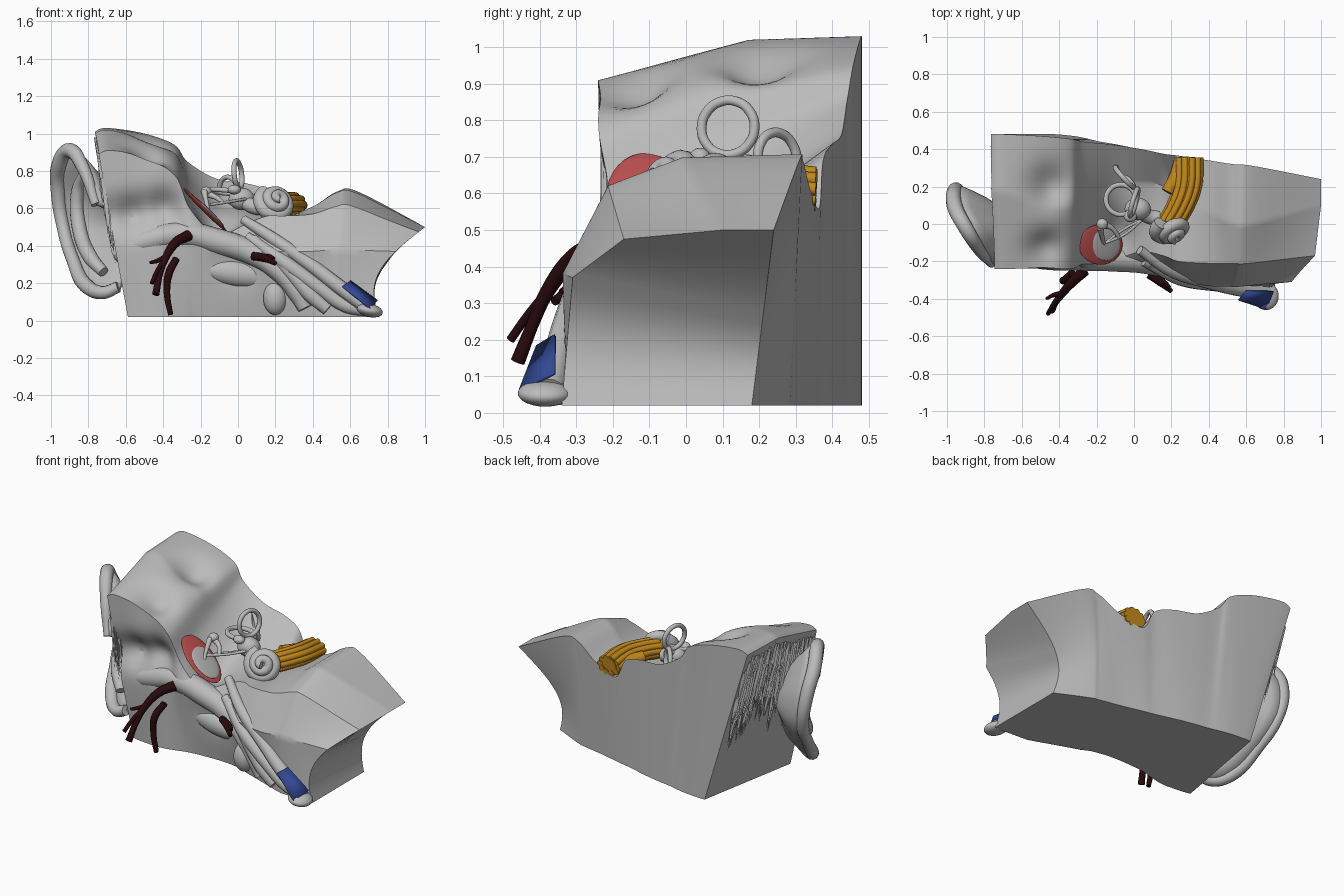
import bpy, bmesh, math, random
from mathutils import Vector

random.seed(4)
if "Cube" in bpy.data.objects:
    bpy.data.objects.remove(bpy.data.objects["Cube"])


def material(name, rgb):
    m = bpy.data.materials.new(name)
    m.use_nodes = True
    m.diffuse_color = (*rgb, 1)
    m.node_tree.nodes["Principled BSDF"].inputs["Base Color"].default_value = (*rgb, 1)
    return m


GREY = material("bone grey", (0.5, 0.5, 0.5))
RED = material("membrane red", (0.52, 0.08, 0.08))
DARK = material("vessel dark red", (0.022, 0.003, 0.004))
GOLD = material("nerve gold", (0.54, 0.25, 0.012))
BLUE = material("cut blue", (0.033, 0.065, 0.3))


def finish(ob, mat, angle=40):
    ob.data.materials.clear()
    ob.data.materials.append(mat)
    bpy.ops.object.select_all(action="DESELECT")
    ob.select_set(True)
    bpy.context.view_layer.objects.active = ob
    bpy.ops.object.shade_smooth_by_angle(angle=math.radians(angle))
    return ob


def mesh(name, verts, faces, mat, angle=40):
    me = bpy.data.meshes.new(name)
    me.from_pydata([tuple(v) for v in verts], [], faces)
    bm = bmesh.new()
    bm.from_mesh(me)
    bmesh.ops.recalc_face_normals(bm, faces=bm.faces)
    bm.to_mesh(me)
    bm.free()
    ob = bpy.data.objects.new(name, me)
    bpy.context.collection.objects.link(ob)
    return finish(ob, mat, angle)


def tube(name, points, radii, mat, cyclic=False):
    cu = bpy.data.curves.new(name, "CURVE")
    cu.dimensions = "3D"
    cu.bevel_depth, cu.bevel_resolution, cu.resolution_u = 1, 4, 8
    cu.use_fill_caps = True
    sp = cu.splines.new("BEZIER")
    sp.bezier_points.add(len(points) - 1)
    sp.use_cyclic_u = cyclic
    for i, (bp, p) in enumerate(zip(sp.bezier_points, points)):
        bp.co = p
        bp.radius = radii[i] if isinstance(radii, (list, tuple)) else radii
        bp.handle_left_type = bp.handle_right_type = "AUTO"
    ob = bpy.data.objects.new(name, cu)
    bpy.context.collection.objects.link(ob)
    bpy.ops.object.select_all(action="DESELECT")
    ob.select_set(True)
    bpy.context.view_layer.objects.active = ob
    bpy.ops.object.convert(target="MESH")
    return finish(bpy.context.view_layer.objects.active, mat, 60)


def blob(name, loc, size, mat, tilt=0):
    bpy.ops.mesh.primitive_uv_sphere_add(segments=32, ring_count=16, location=loc, rotation=(0, tilt, 0))
    ob = bpy.context.object
    ob.name, ob.scale = name, size
    return finish(ob, mat, 60)


def catmull(a, b, c, d, t):
    return [0.5 * (2 * q + (r - p) * t + (2 * p - 5 * q + 4 * r - s) * t ** 2 + (3 * q - p - 3 * r + s) * t ** 3)
            for p, q, r, s in zip(a, b, c, d)]


# Bone block: stations of top x, bottom x, back y z, crest y z, front edge y z, front mid y z, base y
stations = [
    (-.765, -.53, .48, 1.01, .17, 1.0, -.24, .89, -.23, .45, -.2),
    (-.7, -.48, .48, 1.03, .17, 1.02, -.24, .91, -.23, .47, -.21),
    (-.5, -.36, .47, 1.0, .1, .98, -.24, .88, -.24, .5, -.22),
    (-.34, -.27, .455, .94, .1, .9, -.24, .77, -.23, .52, -.2),
    (-.27, -.2, .44, .85, .14, .74, -.22, .6, -.24, .5, -.18),
    (-.12, -.1, .425, .76, .2, .62, -.2, .48, -.24, .44, -.17),
    (.04, .03, .4, .735, .22, .6, -.15, .52, -.25, .4, -.17),
    (.16, .15, .375, .69, .2, .57, -.17, .56, -.28, .38, -.19),
    (.24, .22, .365, .56, .1, .55, -.2, .56, -.3, .37, -.22),
    (.4, .36, .34, .61, .06, .61, -.21, .57, -.33, .37, -.27),
    (.53, .5, .32, .69, 0, .685, -.21, .61, -.335, .38, -.32),
    (.64, .56, .31, .69, 0, .68, -.21, .61, -.335, .38, -.33),
    (1.0, .76, .24, .5, .1, .5, -.17, .475, -.31, .37, -.34)]
# Hollows: centre, radius, push
hollows = [((-.45, .2, .97), .11, (0, 0, -.07)), ((-.48, -.14, .9), .1, (0, .02, -.06)),
           ((-.72, -.24, .55), .09, (0, .06, 0)), ((-.56, -.24, .57), .09, (0, .09, 0)),
           ((-.4, -.24, .6), .09, (0, .08, 0)), ((0, -.22, .32), .12, (0, .03, 0)),
           ((-.13, -.06, .55), .12, (0, 0, -.08))]


def section(s):
    xt, xb, yb, zb, ym, zm, yf, zf, yg, zg, y0 = s
    corners = [(yb - .06 * max(0, xt), .02), (yb, zb), (ym, zm), (yf, zf), (yg, zg), (y0, .02)]
    ring = []
    for k, n in enumerate((24, 14, 14, 12, 12)):
        for j in range(n + (k == 4)):
            y, z = (corners[k][i] + (corners[k + 1][i] - corners[k][i]) * j / n for i in (0, 1))
            t = min(1, z / zb)
            bow = -.13 * max(0, (xt - .5) * 2) * math.sin(math.pi * t)
            skew = (1 - t) * (y - .1) * .24 * max(0, -xt)
            p = Vector((xb + (xt - xb) * t + bow + skew, y, z))
            for c, r, push in hollows:
                p += Vector(push) * math.exp(-((p - Vector(c)).length / r) ** 2)
            ring.append(p)
    return ring


rings = []
ends = [stations[0]] + stations + [stations[-1]]
for i in range(len(stations) - 1):
    rings += [section(catmull(*ends[i:i + 4], j / 8)) for j in range(8)]
rings.append(section(stations[-1]))
n = len(rings[0])
faces = [(a * n + i, a * n + (i + 1) % n, (a + 1) * n + (i + 1) % n, (a + 1) * n + i)
         for a in range(len(rings) - 1) for i in range(n)]
for base in (0, (len(rings) - 1) * n):
    for i in range(n // 2):
        quad = (base + i, base + i + 1, base + n - 2 - i, base + n - 1 - i)
        faces.append(tuple(dict.fromkeys(quad)))
faces = [f for f in faces if len(f) > 2]
mesh("bone_block", [p for r in rings for p in r], faces, GREY, 32)

# Outer ear: rolled rim, dished shell and inner fold
rim = [(-.76, -.21, .62), (-.83, -.13, .82), (-.9, -.02, .91), (-.957, .09, .83), (-.962, .17, .69),
       (-.935, .17, .5), (-.885, .05, .33), (-.81, -.1, .185), (-.72, -.18, .15), (-.64, -.2, .18)]
tube("outer_ear_rim", rim, [.025, .035, .04, .042, .04, .035, .035, .04, .035, .03], GREY)
hub = Vector((-.61, -.06, .5))
rimv = [Vector(p) for p in rim]
rimv = [Vector(catmull(rimv[max(i - 1, 0)], rimv[i], rimv[i + 1], rimv[min(i + 2, 9)], j / 4))
        for i in range(9) for j in range(4)] + [rimv[-1]]
dish = [p.lerp(hub, k / 6) + Vector((.03, .02, 0)) * math.sin(math.pi * k / 6) for k in range(7) for p in rimv]
m = len(rimv)
shell = mesh("outer_ear_shell", dish, [(k * m + i, k * m + i + 1, (k + 1) * m + i + 1, (k + 1) * m + i)
                                       for k in range(6) for i in range(m - 1)], GREY, 60)
shell.modifiers.new("thickness", "SOLIDIFY").thickness = .03
tube("outer_ear_fold", [(-.83, -.03, .8), (-.86, .06, .68), (-.85, .05, .5), (-.79, -.07, .34), (-.72, -.14, .26)],
     [.015, .035, .04, .04, .03], GREY)

# Hair strands hanging on the outer end
verts, faces = [], []
for _ in range(300):
    y = random.uniform(-.23, .47)
    z = random.uniform(.65, .86 + .12 * min(1, (y + .23) * 2.3))
    low = z - random.uniform(.15, .35)
    out = random.uniform(.008, .03)
    b = len(verts)
    x0, x1 = (-.53 - .235 * h + (1 - h) * (y - .1) * .18 for h in (z, low))
    verts += [(x0 + .01, y - .004, z), (x0 + .01, y + .004, z), (x0 - .012, y, z),
              (x1 - out, y + random.uniform(-.01, .01), low)]
    faces += [(b, b + 1, b + 2), (b, b + 1, b + 3), (b + 1, b + 2, b + 3), (b + 2, b, b + 3)]
mesh("hair_strands", verts, faces, GREY, 30)

# Lower canal wall, muscles and auditory tube on the front
tube("canal_floor", [(-.66, -.13, .36), (-.5, -.175, .42), (-.3, -.18, .46), (-.1, -.185, .42), (.08, -.205, .36),
                     (.22, -.25, .27), (.32, -.27, .15), (.36, -.28, .065)], [.05, .065, .07, .07, .065, .06, .055, .04], GREY)
tube("auditory_tube", [(.03, -.14, .54), (.2, -.25, .43), (.4, -.31, .29), (.55, -.345, .175), (.71, -.37, .06)],
     [.025, .035, .038, .04, .04], GREY)
tube("tube_muscle", [(.05, -.2, .45), (.25, -.29, .31), (.43, -.32, .18), (.58, -.33, .08), (.72, -.34, .05)],
     [.025, .04, .04, .04, .03], GREY)
tube("palate_muscle", [(.08, -.21, .44), (.26, -.285, .28), (.39, -.31, .14), (.48, -.32, .06)],
     [.025, .04, .045, .035], GREY)
blob("tube_mouth", (.705, -.385, .054), (.07, .075, .035), GREY, .2)
blob("jaw_joint_lens", (0, -.17, .25), (.19, .06, .07), GREY, .15)
blob("front_lump", (.2, -.22, .12), (.065, .06, .09), GREY)
plate = mesh("tube_cut_plate", [(.56, -.41, .185), (.602, -.36, .215), (.747, -.362, .11), (.707, -.457, .065)],
             [(0, 1, 2, 3)], BLUE)
plate.modifiers.new("thickness", "SOLIDIFY").thickness = .008

# Eardrum: red disc with a pale centre, facing up and inward
blob("eardrum", (-.178, -.11, .594), (.165, .108, .014), RED, math.radians(45))
blob("eardrum_centre", (-.151, -.11, .58), (.108, .085, .01), GREY, math.radians(45))

# Ear bones
tube("hammer_bone", [(-.16, -.11, .59), (-.17, -.07, .64), (-.18, -.02, .69)], [.01, .012, .018], GREY)
blob("hammer_head", (-.17, 0, .69), (.03, .03, .026), GREY)
tube("anvil_bone", [(-.17, 0, .68), (-.12, -.02, .66), (-.08, -.07, .63)], [.02, .014, .01], GREY)
for off in (-.015, .015):
    tube("stirrup_leg", [(-.15, -.1, .62), (-.05, -.04 + off, .635), (.04, .02, .65)], .008, GREY)

# Semicircular canals
for name, centre, radius, normal in (("front_canal", (0, .115, .78), .075, (.9, -.25, .1)),
                                     ("rear_canal", (-.05, .25, .695), .072, (.7, .65, .1)),
                                     ("side_canal", (-.07, .13, .69), .08, (.1, .1, 1))):
    q = Vector(normal).to_track_quat("Z", "Y")
    loop = [Vector(centre) + q @ Vector((math.cos(a), math.sin(a), 0)) * radius
            for a in (math.tau * k / 10 for k in range(10))]
    tube(name, loop, .0135, GREY, True)
blob("vestibule", (.02, .08, .65), (.07, .06, .06), GREY)
blob("canal_bulb", (-.02, .04, .7), (.035, .03, .025), GREY)

# Cochlea spiral
q = Vector((.35, -.75, .45)).to_track_quat("Z", "Y")
coil, radii = [], []
for k in range(24):
    t = k / 23
    a = t * 2.4 * math.tau + 2
    coil.append(Vector((.2, -.03, .63)) + q @ Vector((math.cos(a), math.sin(a), 0)) * .085 * (1 - .85 * t)
                + q @ Vector((0, 0, .085 * t - .02)))
    radii.append(.04 * (1 - .5 * t))
tube("cochlea", coil, radii, GREY)
tube("cochlea_base", [(.03, .07, .64), (.08, .04, .61), (.13, .03, .6)], .04, GREY)

# Nerve bundle
core = [Vector(p) for p in ((.2, .01, .62), (.25, .1, .625), (.285, .2, .625), (.292, .355, .612))]
tube("nerve_core", core, .055, GOLD)
for k in range(10):
    a = math.tau * k / 10
    tube("nerve_fibre", [p + Vector((math.cos(a) * .06, 0, math.sin(a) * .045)) for p in core], .019, GOLD)
tube("nerve_branch", [(.18, .17, .63), (.225, .25, .62), (.25, .345, .6)], [.035, .038, .035], GOLD)

# Blood vessels
vessels = [([(-.265, -.25, .455), (-.33, -.31, .42), (-.39, -.38, .33), (-.42, -.42, .24), (-.44, -.46, .14)],
            [.03, .026, .02, .017, .02]),
           ([(-.38, -.37, .34), (-.43, -.43, .27), (-.46, -.48, .2)], [.014, .012, .012]),
           ([(-.39, -.37, .34), (-.43, -.38, .32), (-.47, -.4, .31)], [.014, .012, .008]),
           ([(-.33, -.26, .33), (-.37, -.3, .25), (-.38, -.3, .15), (-.36, -.3, .03)], [.02, .022, .018, .014]),
           ([(.08, -.27, .345), (.14, -.31, .335), (.2, -.36, .305)], [.022, .022, .012]),
           ([(.12, -.28, .34), (.17, -.32, .34), (.19, -.34, .33)], [.014, .014, .01])]
for path, r in vessels:
    tube("blood_vessel", path, r, DARK)
